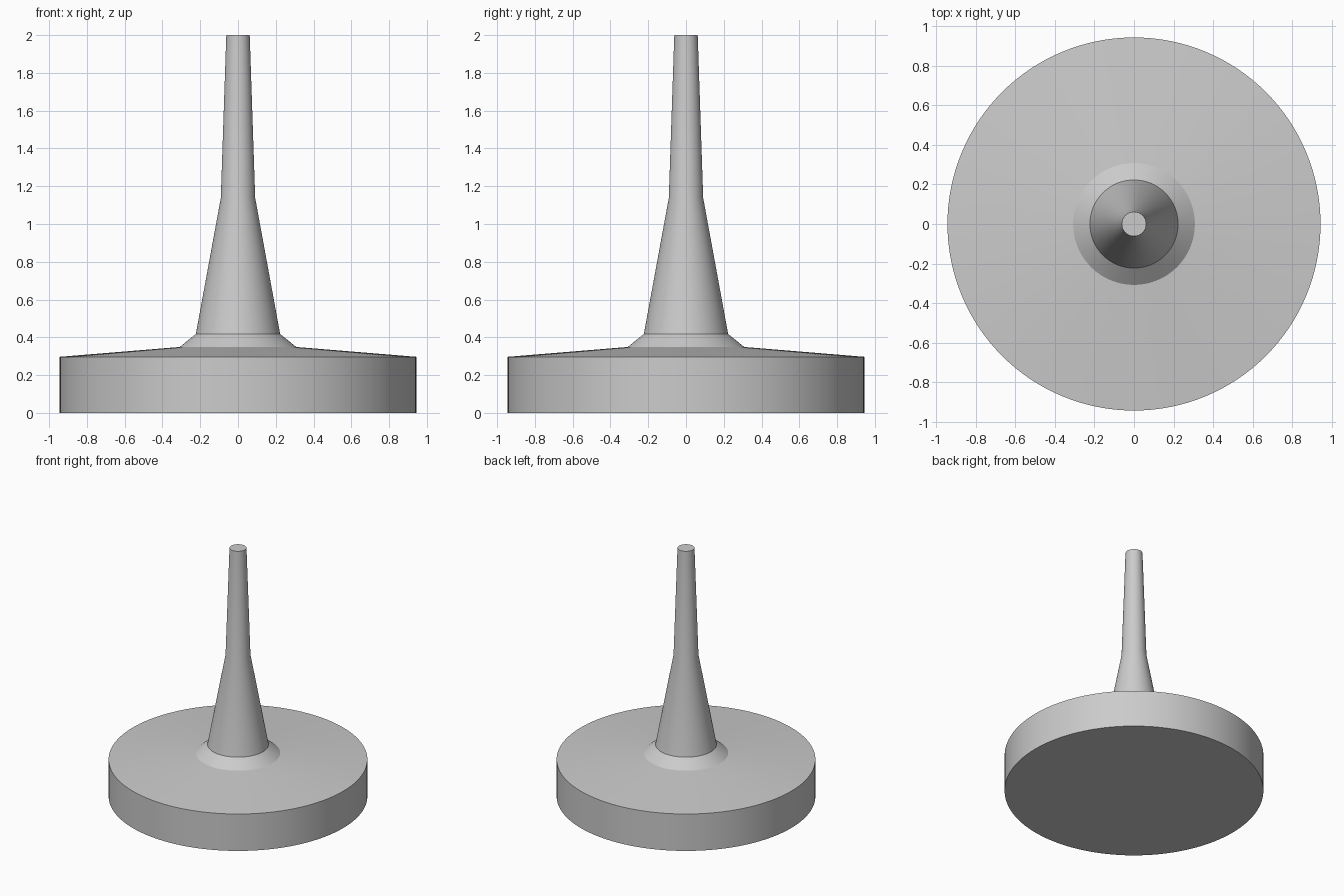
import bpy, bmesh, math

if "Cube" in bpy.data.objects:
    bpy.data.objects.remove(bpy.data.objects["Cube"])

SIDES = 128


def lathe(name, profile):
    """Revolve (radius, height) points around z into a closed solid."""
    bm = bmesh.new()
    rings = []
    for r, z in profile:
        rings.append([bm.verts.new((r * math.cos(2 * math.pi * i / SIDES),
                                    r * math.sin(2 * math.pi * i / SIDES), z))
                      for i in range(SIDES)])
    for low, high in zip(rings, rings[1:]):
        for i in range(SIDES):
            j = (i + 1) % SIDES
            bm.faces.new((low[i], low[j], high[j], high[i]))
    bm.faces.new(rings[0][::-1])
    bm.faces.new(rings[-1])
    mesh = bpy.data.meshes.new(name)
    bm.to_mesh(mesh)
    bm.free()
    obj = bpy.data.objects.new(name, mesh)
    bpy.context.collection.objects.link(obj)
    bpy.context.view_layer.objects.active = obj
    obj.select_set(True)
    bpy.ops.object.shade_smooth_by_angle(angle=math.radians(30))
    obj.select_set(False)
    return obj


# Disc base, sloped top, flared collar and two-stage tapered spindle
lathe("base_and_spindle", [
    (0.944, 0.0),
    (0.944, 0.297),
    (0.308, 0.349),
    (0.223, 0.418),
    (0.091, 1.138),
    (0.062, 2.0),
])
